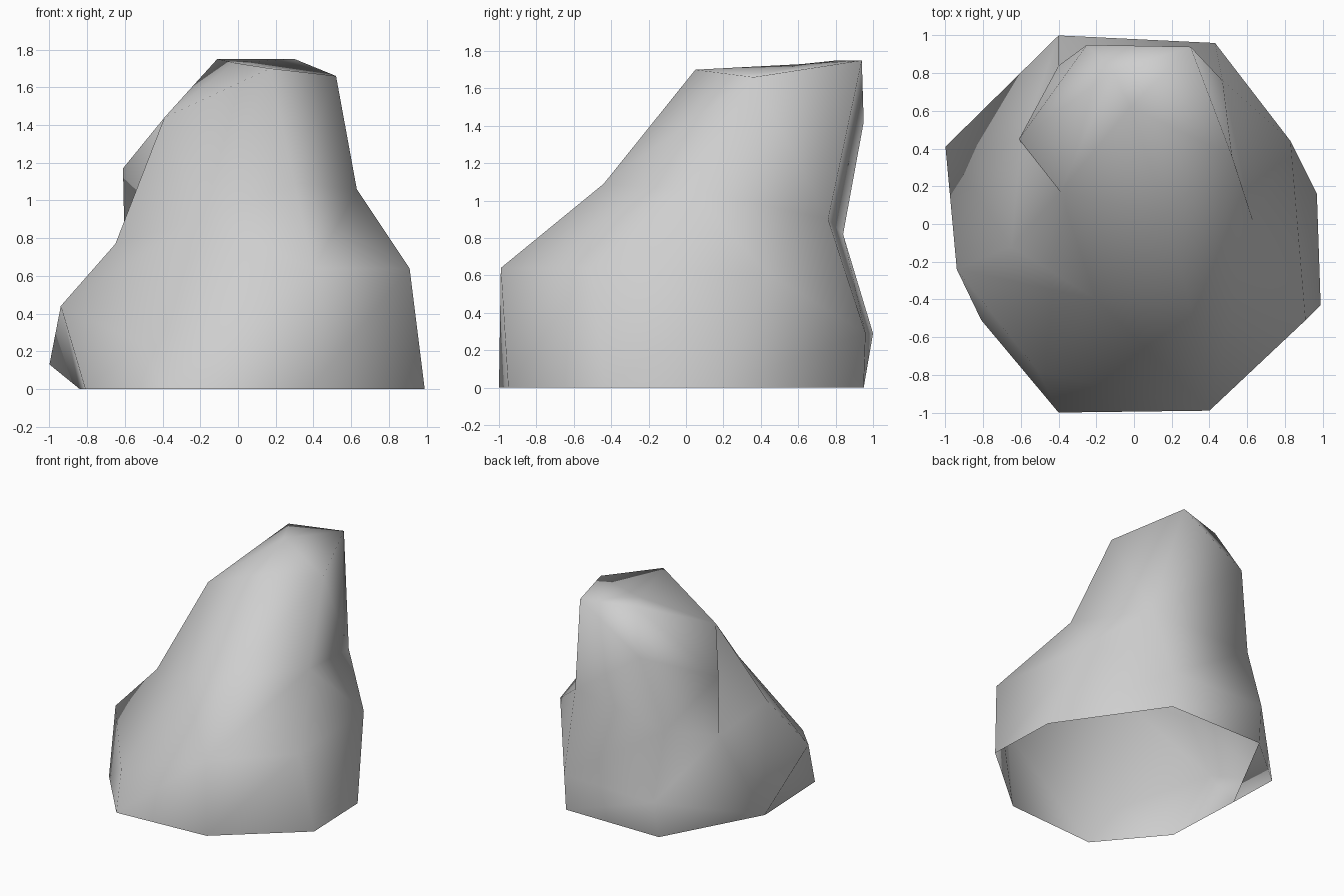
import bpy
import bmesh

# Remove the default cube
default_cube = bpy.data.objects.get("Cube")
if default_cube:
    bpy.data.objects.remove(default_cube, do_unlink=True)


def make_material(name, colour):
    material = bpy.data.materials.new(name)
    material.use_nodes = True
    material.diffuse_color = colour
    material.node_tree.nodes["Principled BSDF"].inputs["Base Color"].default_value = colour
    return material


# Upright ridges around the boulder, each listed from the ground upwards
ridges = {
    "front_right": [(-.4, -1, 0), (-.51, -.78, .24), (-.2, -.4, .9), (-.02, .62, 1.73)],
    "front_left": [(.38, -.95, 0), (.4, -.99, .64), (.3, -.44, 1.09), (.17, .05, 1.7)],
    "left_front": [(.99, -.43, 0), (.91, -.51, .64), (.63, .02, 1.06), (.52, .36, 1.66)],
    "left_back": [(.97, .16, 0), (.83, .44, .61)],
    "back_left": [(.42, .95, 0), (.43, .96, .29), (.47, .76, .9), (.3, .94, 1.75)],
    "back_right": [(-.42, .95, 0), (-.4, 1, .29), (-.4, .84, .82), (-.25, .95, 1.42)],
    "right_back": [(-.84, .15, 0), (-1, .41, .13), (-.6, .43, .68), (-.61, .45, 1.17),
                   (-.11, .81, 1.75)],
    "right_front": [(-.81, -.51, 0), (-.94, -.24, .44), (-.65, -.12, .77), (-.39, .17, 1.44)],
}

bm = bmesh.new()
columns = {name: [bm.verts.new(p) for p in points] for name, points in ridges.items()}
a, b, c, d, e, f, g, h = columns.values()


def face(*corners):
    bm.faces.new(corners)


def strip(low, high):
    """Join two neighbouring ridges, given as vertex lists, with a zigzag of triangles."""
    for i in range(min(len(low), len(high)) - 1):
        face(low[i], high[i], high[i + 1])
        face(low[i], high[i + 1], low[i + 1])


# Side walls that run evenly from ridge to ridge
strip(a[:2], b[:2])
strip(b, c)
strip(c[:2], d)
strip(d, e[:2])
strip(e, f)
strip(f, g[:4])
strip(g[:4], h)
strip(h[:3], a[:3])

# Front slope, where the middle ridge ends below the summit
face(a[1], b[1], a[2])
face(b[1], b[2], a[2])
face(a[2], b[2], b[3])
face(a[2], b[3], h[3])
face(h[2], a[2], h[3])

# Left hollow, where the short ridge ends
face(c[1], d[1], c[2])
face(d[1], e[1], e[2])
face(c[2], d[1], e[2])
face(c[2], e[2], c[3])
face(c[3], e[2], e[3])

# Summit
summit, peak = a[3], g[4]
face(e[3], f[3], peak)
face(f[3], g[3], peak)
face(g[3], h[3], peak)
face(h[3], b[3], summit)
face(h[3], summit, peak)
face(b[3], c[3], summit)
face(summit, c[3], e[3])
face(summit, e[3], peak)

# Smooth shaded shell, open at the ground
for polygon in bm.faces:
    polygon.smooth = True
mesh = bpy.data.meshes.new("boulder")
bm.to_mesh(mesh)
bm.free()
boulder = bpy.data.objects.new("boulder", mesh)
bpy.context.collection.objects.link(boulder)
mesh.materials.append(make_material("stone grey", (.62, .62, .62, 1)))
